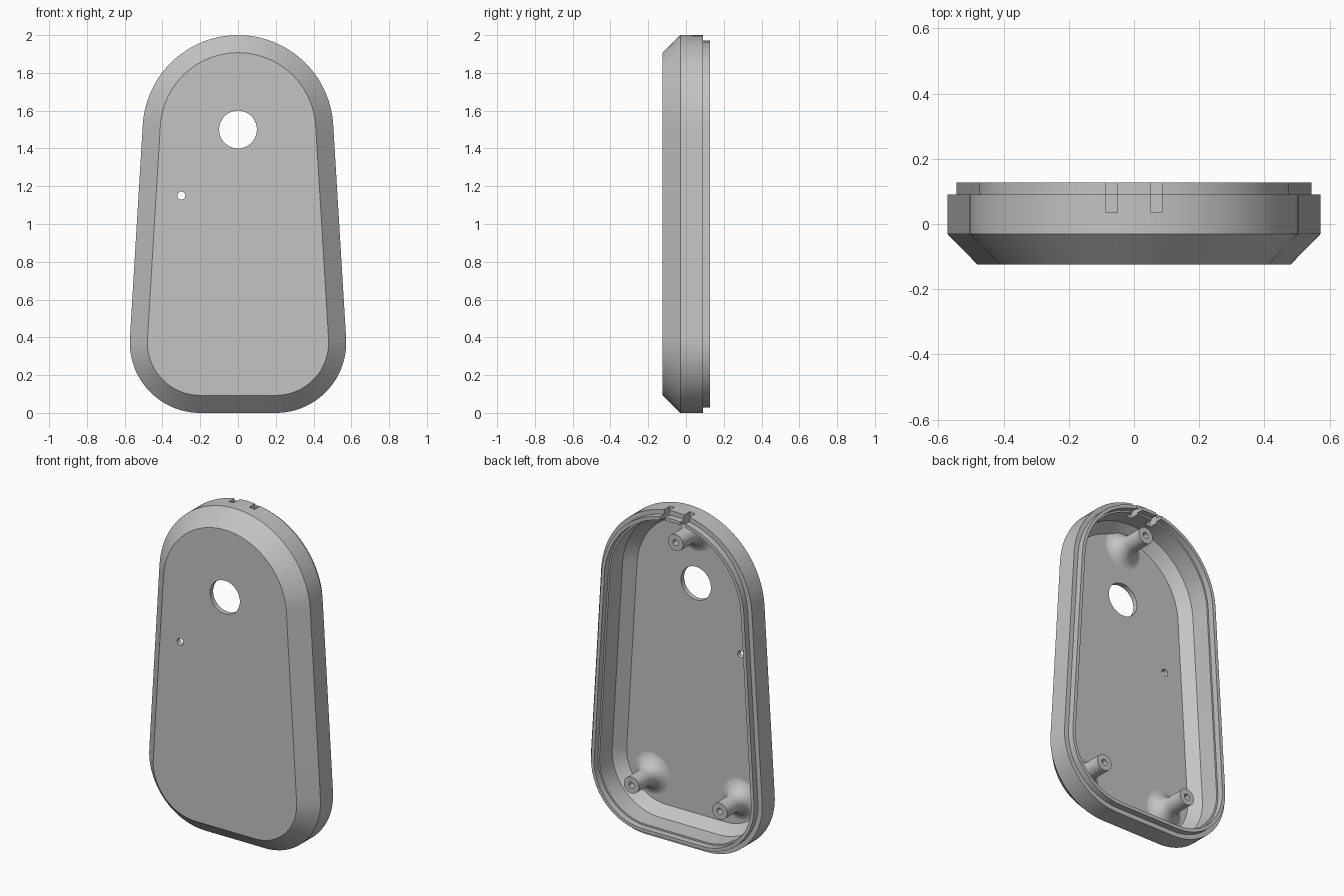
import bpy, bmesh, math
from mathutils import Matrix, Vector

if "Cube" in bpy.data.objects:
    bpy.data.objects.remove(bpy.data.objects["Cube"], do_unlink=True)

grey = bpy.data.materials.new("plain grey plastic")
grey.use_nodes = True
grey.diffuse_color = (0.55, 0.55, 0.55, 1)
grey.node_tree.nodes["Principled BSDF"].inputs["Base Color"].default_value = grey.diffuse_color

TOP_Z, TOP_R = 1.495, 0.505
LOW_X, LOW_R = 0.2, 0.373
TILT = 0.06  # lean of the straight sides


def finish(name, bm):
    bmesh.ops.recalc_face_normals(bm, faces=bm.faces)
    mesh = bpy.data.meshes.new(name)
    bm.to_mesh(mesh)
    bm.free()
    mesh.materials.append(grey)
    obj = bpy.data.objects.new(name, mesh)
    bpy.context.collection.objects.link(obj)
    return obj


def smooth(obj):
    bpy.ops.object.select_all(action="DESELECT")
    obj.select_set(True)
    bpy.context.view_layer.objects.active = obj
    bpy.ops.object.shade_smooth_by_angle(angle=math.radians(25))


def outline(inset):
    """Rounded, tapering outline, moved inward by inset."""
    arcs = [(0, TOP_Z, TOP_R, TILT, math.pi - TILT, 48),
            (-LOW_X, LOW_R, LOW_R, math.pi - TILT, 1.5 * math.pi, 24),
            (LOW_X, LOW_R, LOW_R, -0.5 * math.pi, TILT, 24)]
    points = []
    for x, z, r, start, end, steps in arcs:
        for i in range(steps + 1):
            a = start + (end - start) * i / steps
            points.append((x + (r - inset) * math.cos(a), z + (r - inset) * math.sin(a)))
    return points


def bridge(bm, low, high):
    for i in range(len(low)):
        j = (i + 1) % len(low)
        bm.faces.new((low[i], low[j], high[j], high[i]))


# Hollow shell: (inset, y) from the front face, round the lip, to the inner floor
bm = bmesh.new()
section = [(0.093, -0.125), (0, -0.03), (0, 0.09), (0.028, 0.09), (0.028, 0.128),
           (0.048, 0.128), (0.048, 0.09), (0.058, 0.09), (0.058, -0.03), (0.11, -0.095)]
rings = [[bm.verts.new((x, y, z)) for x, z in outline(inset)] for inset, y in section]
for low, high in zip(rings, rings[1:]):
    bridge(bm, low, high)
bm.faces.new(rings[0])
bm.faces.new(rings[-1])
shell = finish("shell", bm)

# Cutters: two round holes in the front and two notches in the top rim
bm = bmesh.new()
for x, z, r, n in [(0, 1.5, 0.1, 64), (-0.3, 1.15, 0.021, 32)]:
    place = Matrix.Translation((x, -0.11, z)) @ Matrix.Rotation(math.pi / 2, 4, "X")
    bmesh.ops.create_cone(bm, cap_ends=True, segments=n, radius1=r, radius2=r,
                          depth=0.1, matrix=place)
for side in (-1, 1):
    place = Matrix.Translation((side * 0.068, 0.095, 1.97)) @ Matrix.Diagonal((0.035, 0.12, 0.2, 1))
    bmesh.ops.create_cube(bm, size=1, matrix=place)
cutter = finish("opening_cutter", bm)
cutter.hide_render = True
cutter.hide_set(True)
cut = shell.modifiers.new("openings", "BOOLEAN")
cut.operation, cut.solver, cut.object = "DIFFERENCE", "EXACT", cutter
bpy.context.view_layer.objects.active = shell
bpy.ops.object.modifier_apply(modifier=cut.name)
bpy.data.objects.remove(cutter, do_unlink=True)
smooth(shell)


def screw_post(name, x, z):
    """Hollow post with a rounded flare where it meets the floor."""
    r, flare, base, end, bore = 0.05, 0.09, -0.097, 0.1, 0.018
    profile = [(r + flare * (1 - math.sin(a)), base + flare * (1 - math.cos(a)))
               for a in (math.pi / 2 * i / 10 for i in range(11))]
    profile += [(r, end), (bore, end), (bore, -0.03)]
    bm = bmesh.new()
    loops = []
    for radius, y in profile:
        loop = []
        for i in range(40):
            a = math.tau * i / 40
            pz = min(z + radius * math.sin(a), 1.915)  # keep the flare inside the wall
            loop.append(bm.verts.new((x + radius * math.cos(a), y, pz)))
        loops.append(loop)
    for low, high in zip(loops, loops[1:]):
        bridge(bm, low, high)
    bm.faces.new(loops[0])
    bm.faces.new(loops[-1])
    smooth(finish(name, bm))


screw_post("top_screw_post", 0, 1.82)
screw_post("lower_left_screw_post", 0.295, 0.275)
screw_post("lower_right_screw_post", -0.295, 0.275)
